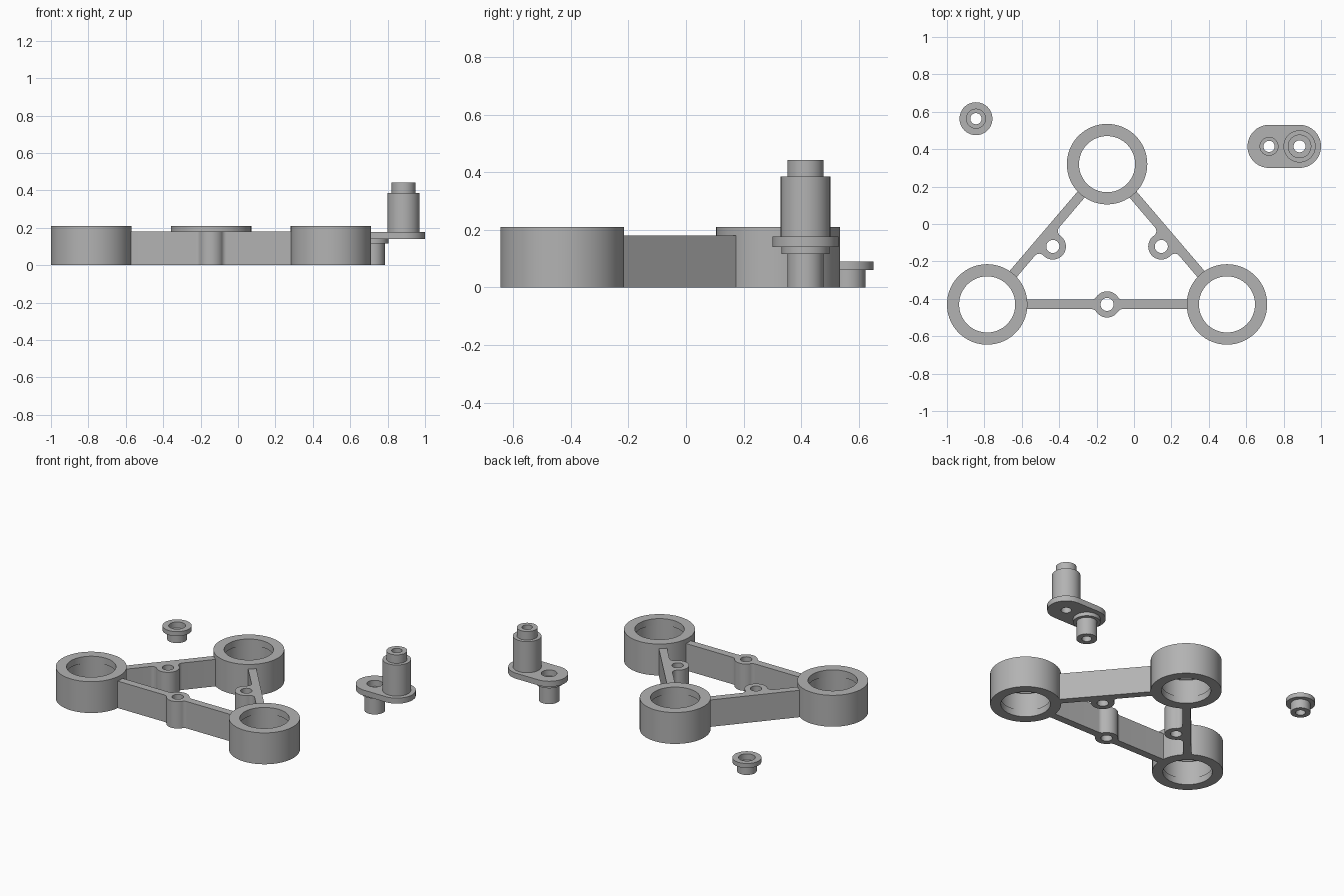
import bpy, bmesh, math
from mathutils import Vector

if "Cube" in bpy.data.objects:
    bpy.data.objects.remove(bpy.data.objects["Cube"])

grey = bpy.data.materials.new("grey_plastic")
grey.diffuse_color = (0.45, 0.45, 0.45, 1)
grey.use_nodes = True
grey.node_tree.nodes["Principled BSDF"].inputs["Base Color"].default_value = grey.diffuse_color


def finish(name, bm):
    bmesh.ops.recalc_face_normals(bm, faces=bm.faces)
    mesh = bpy.data.meshes.new(name)
    bm.to_mesh(mesh)
    bm.free()
    mesh.materials.append(grey)
    ob = bpy.data.objects.new(name, mesh)
    bpy.context.collection.objects.link(ob)
    return ob


def prism(name, outline, z0, z1):
    """Extrude a 2D outline from z0 to z1."""
    bm = bmesh.new()
    face = bm.faces.new([bm.verts.new((p[0], p[1], z0)) for p in outline])
    ext = bmesh.ops.extrude_face_region(bm, geom=[face])["geom"]
    verts = [g for g in ext if isinstance(g, bmesh.types.BMVert)]
    bmesh.ops.translate(bm, verts=verts, vec=(0, 0, z1 - z0))
    return finish(name, bm)


def lathe(name, x, y, profile, n=64):
    """Turn an (r, z) profile about the vertical through (x, y), with flat caps."""
    bm = bmesh.new()
    rings = [[bm.verts.new((x + r * math.cos(2 * math.pi * i / n),
                            y + r * math.sin(2 * math.pi * i / n), z))
              for i in range(n)] for r, z in profile]
    for a, b in zip(rings, rings[1:]):
        for i in range(n):
            j = (i + 1) % n
            bm.faces.new((a[i], a[j], b[j], b[i]))
    bm.faces.new(rings[0])
    bm.faces.new(rings[-1])
    return finish(name, bm)


def combine(base, others, op):
    """Apply boolean operations and remove the helper solids."""
    bpy.context.view_layer.objects.active = base
    for o in others:
        m = base.modifiers.new("bool", "BOOLEAN")
        m.operation, m.solver, m.object = op, "EXACT", o
        bpy.ops.object.modifier_apply(modifier=m.name)
        bpy.data.objects.remove(o)


def smooth(ob):
    bpy.ops.object.select_all(action="DESELECT")
    ob.select_set(True)
    bpy.context.view_layer.objects.active = ob
    bpy.ops.object.shade_smooth_by_angle(angle=math.radians(30))


# Triangular frame
CX, W, ARM_Z = -0.144, 0.025, 0.18
corners = [Vector((-0.785, -0.43)), Vector((0.497, -0.43)), Vector((CX, 0.32))]
BOSS_R, HOLE_R, FILLET = 0.07, 0.035, 0.03


def arm(a, b):
    d = (b - a).normalized()
    n = Vector((-d.y, d.x)) * W
    a, b = a + d * 0.18, b - d * 0.18
    return prism("arm", [a - n, b - n, b + n, a + n], 0, ARM_Z)


def boss_neck(a, b, centre, side):
    """Filleted web that blends a round boss into one side of an arm."""
    d = (b - a).normalized()
    n = Vector((-d.y, d.x)) * side
    h = (centre - a).dot(n) - W          # boss centre above the arm's edge
    foot = centre - n * h
    dx = math.sqrt((BOSS_R + FILLET) ** 2 - (FILLET - h) ** 2)
    end = math.atan2(h - FILLET, -dx)
    end = end if end > 0 else end + 2 * math.pi
    start = 1.5 * math.pi
    half = [(dx + FILLET * math.cos(t), FILLET + FILLET * math.sin(t))
            for t in (start + (end - start) * i / 8 for i in range(9))]
    pts = [(dx, -W)] + half
    pts += [(-u, v) for u, v in reversed(pts)]
    return prism("neck", [foot + d * u + n * v for u, v in pts], 0, ARM_Z)


frame = lathe("bearing_frame", *corners[0], [(0.215, 0), (0.215, 0.21)], 96)
solids = [lathe("hub", *c, [(0.215, 0), (0.215, 0.21)], 96) for c in corners[1:]]
bosses = [Vector((CX, -0.43)), Vector((CX + 0.29, -0.12)), Vector((CX - 0.29, -0.12))]
for i in range(3):
    a, b = corners[i], corners[(i + 1) % 3]
    solids.append(arm(a, b))
    solids.append(lathe("boss", *bosses[i], [(BOSS_R, 0), (BOSS_R, ARM_Z)], 48))
    for side in ((1, -1) if i == 0 else (1,)):
        solids.append(boss_neck(a, b, bosses[i], side))
combine(frame, solids, "UNION")

# Hub bores with a shallow seat groove, and boss screw holes
bore = [(0.15, -0.1), (0.15, 0.045), (0.157, 0.045),
        (0.157, 0.165), (0.15, 0.165), (0.15, 0.3)]
cuts = [lathe("bore", *c, bore, 96) for c in corners]
cuts += [lathe("hole", *c, [(HOLE_R, -0.1), (HOLE_R, 0.3)], 32) for c in bosses]
combine(frame, cuts, "DIFFERENCE")
smooth(frame)

# Crank: rounded plate, tall post above, short pin below
X1, X2, Y, R = 0.722, 0.885, 0.415, 0.115
outline = [(X2 + R * math.cos(t), Y + R * math.sin(t))
           for t in (math.pi * (i / 32 - 0.5) for i in range(33))]
outline += [(X1 + R * math.cos(t), Y + R * math.sin(t))
            for t in (math.pi * (i / 32 + 0.5) for i in range(33))]
crank = prism("crank", outline, 0.14, 0.177)
combine(crank, [
    lathe("post", X2, Y, [(0.086, 0.16), (0.086, 0.385), (0.063, 0.385), (0.063, 0.442)]),
    lathe("pin", X1, Y, [(0.063, 0), (0.063, 0.115), (0.083, 0.115), (0.083, 0.16)]),
], "UNION")
combine(crank, [
    lathe("post_hole", X2, Y, [(0.032, -0.1), (0.032, 0.6)], 32),
    lathe("pin_hole", X1, Y, [(0.03, -0.1), (0.03, 0.137), (0.048, 0.137), (0.048, 0.3)], 32),
], "DIFFERENCE")
smooth(crank)

# Flanged bushing with a counterbored hole
bushing = lathe("bushing", -0.845, 0.563,
                [(0.06, 0), (0.06, 0.06), (0.088, 0.06), (0.088, 0.09)])
combine(bushing, [lathe("bushing_hole", -0.845, 0.563,
                        [(0.03, -0.1), (0.03, 0.05), (0.051, 0.05), (0.051, 0.2)], 32)],
        "DIFFERENCE")
smooth(bushing)
